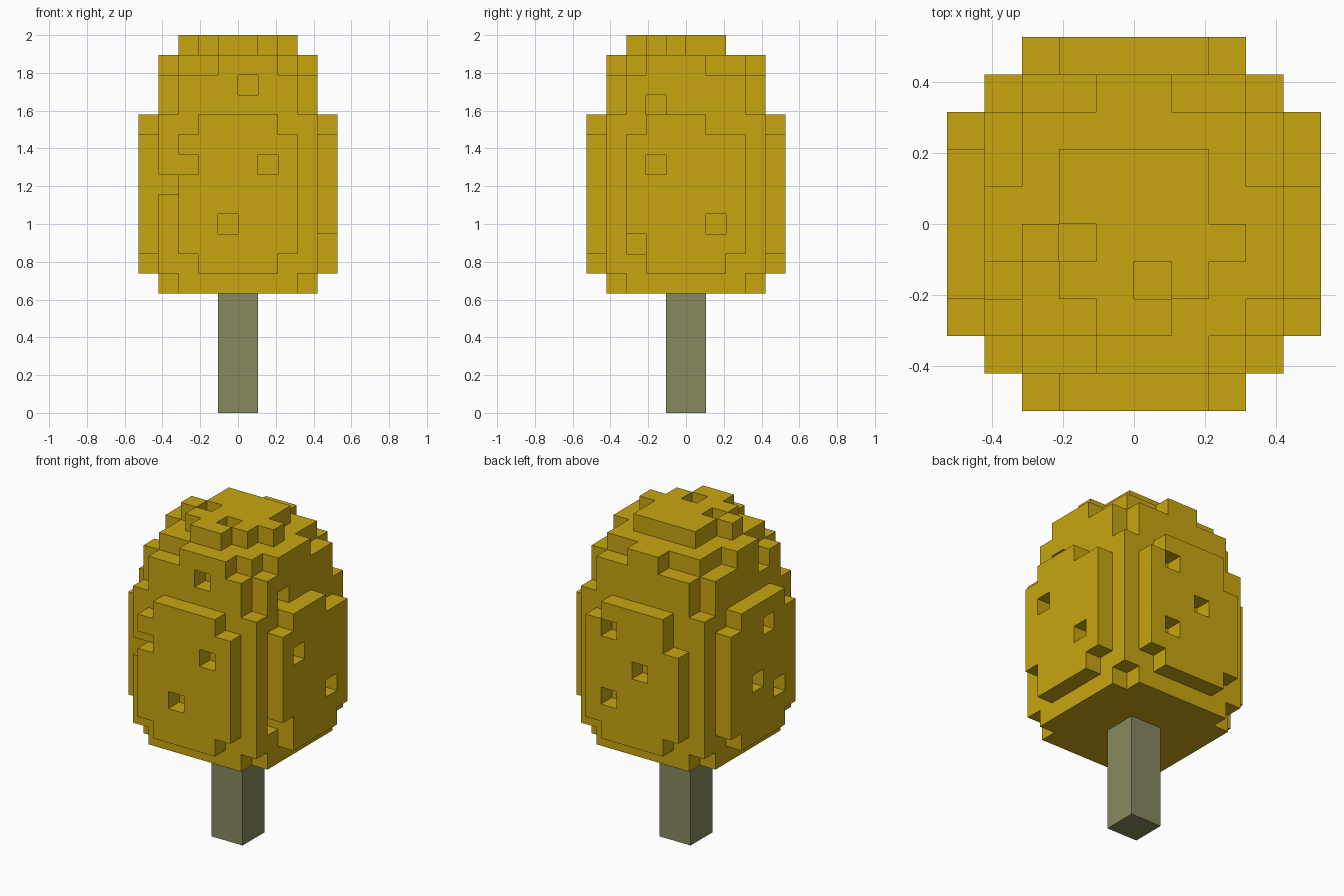
import bpy, bmesh, math
from itertools import product
from mathutils import Vector

U = 2 / 19  # edge length of one block

if "Cube" in bpy.data.objects:
    bpy.data.objects.remove(bpy.data.objects["Cube"], do_unlink=True)


def material(name, rgb):
    m = bpy.data.materials.new(name)
    m.use_nodes = True
    m.diffuse_color = (*rgb, 1)
    bsdf = m.node_tree.nodes["Principled BSDF"]
    bsdf.inputs["Base Color"].default_value = (*rgb, 1)
    bsdf.inputs["Roughness"].default_value = 0.9
    return m


def box(x, y, z):
    """Block cells between the given (low, high) ranges."""
    return set(product(range(*x), range(*y), range(*z)))


def build(name, cells, mat):
    """Skin a set of block cells and merge the coplanar faces."""
    bm = bmesh.new()
    corners = {}

    def vert(p):
        key = tuple(round(c) for c in p)
        if key not in corners:
            corners[key] = bm.verts.new(Vector(key) * U)
        return corners[key]

    for cell in sorted(cells):
        mid = Vector(cell) + Vector((0.5, 0.5, 0.5))
        for axis, sign in product(range(3), (-1, 1)):
            n = Vector((0, 0, 0))
            n[axis] = sign
            if tuple(round(a + b) for a, b in zip(cell, n)) in cells:
                continue
            s = Vector((0, 0, 0))
            s[(axis + 1) % 3] = 1
            t = n.cross(s)
            bm.faces.new([vert(mid + (n + a * s + b * t) / 2)
                          for a, b in ((1, 1), (-1, 1), (-1, -1), (1, -1))])
    bm.normal_update()
    bmesh.ops.dissolve_limit(bm, angle_limit=math.radians(1), verts=bm.verts[:], edges=bm.edges[:])
    mesh = bpy.data.meshes.new(name)
    bm.to_mesh(mesh)
    bm.free()
    mesh.materials.append(mat)
    obj = bpy.data.objects.new(name, mesh)
    bpy.context.collection.objects.link(obj)
    return obj


leaf = material("golden leaf", (0.578, 0.381, 0.005))
bark = material("grey green bark", (0.245, 0.25, 0.112))

# Main body of the crown, with the bottom and upper corners taken off
crown = box((-4, 4), (-4, 4), (6, 17))
for x, y in product((-4, 3), repeat=2):
    crown -= box((x, x + 1), (y, y + 1), (6, 7))
    crown -= box((x, x + 1), (y, y + 1), (15, 17))

# Shoulder layer with uneven arms on each side
crown |= box((-3, 3), (-3, 3), (17, 18))
crown |= box((-1, 2), (-4, -3), (17, 18)) | box((-1, 1), (3, 4), (17, 18))
crown |= box((-4, -3), (-1, 1), (17, 18)) | box((3, 4), (-2, 1), (17, 18))

# Top cap: a square with three short arms
crown |= box((-2, 2), (-2, 2), (18, 19)) | box((-3, 3), (-1, 0), (18, 19))
crown |= box((-1, 1), (-3, -2), (18, 19))

# Raised leaf panels on the four sides
tall, wide = (7, 15), (8, 14)
for depth in ((-5, -4), (4, 5)):
    crown |= box((-2, 2), depth, tall) | box((-3, 3), depth, wide)
    crown |= box(depth, (-2, 2), tall) | box(depth, (-3, 3), wide)

# Uneven panel edges and single missing blocks
gaps = {
    (-3, -5, 12), (-4, -4, 11),                  # front left edge
    (4, -3, 8), (3, -3, 8), (4, 1, 14),          # right panel edge
    (-3, 4, 13),                                 # back panel edge
    (-4, -2, 16),                                # left shoulder
    (0, -4, 16), (1, -5, 12), (-1, -5, 9),       # front holes
    (4, -2, 12), (4, 1, 9), (3, -2, 15),         # right holes
    (1, 4, 13), (-1, 4, 11), (1, 4, 9),          # back holes
    (-5, -1, 13), (-5, 0, 10), (-5, -2, 9),      # left holes
    (-2, -1, 18), (0, -2, 18),                   # top holes
}
crown -= gaps

build("leaf_crown", crown, leaf)
build("trunk", box((-1, 1), (-1, 1), (0, 6)), bark)
